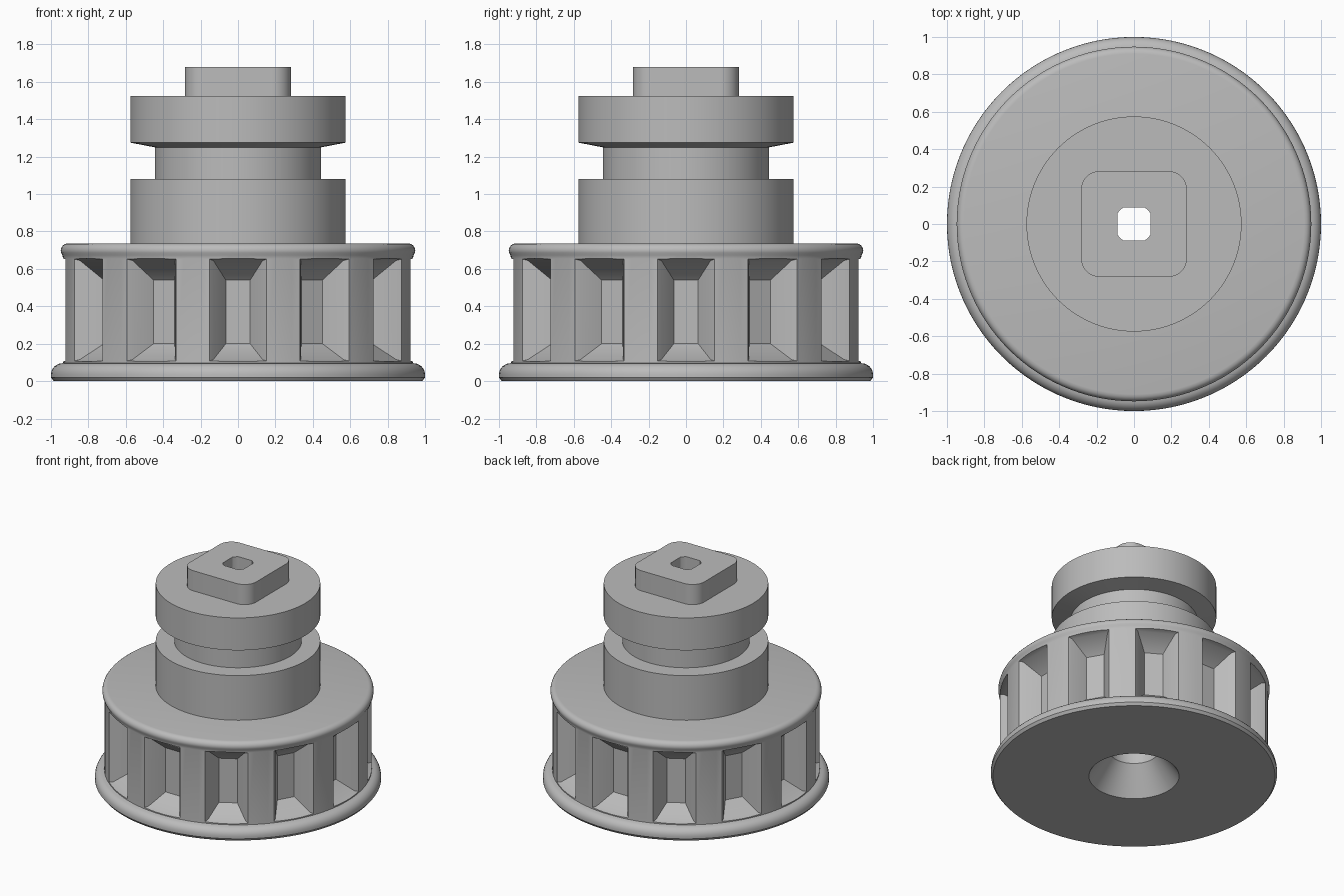
import bpy, bmesh
from math import sin, cos, pi, radians
from mathutils import Matrix, Vector

cube = bpy.data.objects.get("Cube")
if cube:
    bpy.data.objects.remove(cube, do_unlink=True)

grey = bpy.data.materials.new("plain_grey")
grey.use_nodes = True
grey.diffuse_color = (0.5, 0.5, 0.5, 1)
grey.node_tree.nodes["Principled BSDF"].inputs["Base Color"].default_value = (0.5, 0.5, 0.5, 1)


def make_object(name, bm):
    bmesh.ops.recalc_face_normals(bm, faces=bm.faces)
    mesh = bpy.data.meshes.new(name)
    bm.to_mesh(mesh)
    bm.free()
    mesh.materials.append(grey)
    obj = bpy.data.objects.new(name, mesh)
    bpy.context.collection.objects.link(obj)
    return obj


def activate(obj):
    bpy.ops.object.select_all(action="DESELECT")
    obj.select_set(True)
    bpy.context.view_layer.objects.active = obj


def skin(bm, rings, closed=False):
    """Join rings of equal vertex count with quads."""
    loops = [[bm.verts.new(p) for p in ring] for ring in rings]
    pairs = list(zip(loops, loops[1:]))
    if closed:
        pairs.append((loops[-1], loops[0]))
    for a, b in pairs:
        n = len(a)
        for i in range(n):
            j = (i + 1) % n
            bm.faces.new((a[i], a[j], b[j], b[i]))
    return loops


def lathe(name, profile, steps=120):
    bm = bmesh.new()
    rings = [[(r * cos(2 * pi * i / steps), r * sin(2 * pi * i / steps), z)
              for i in range(steps)] for r, z in profile]
    skin(bm, rings, closed=True)
    return make_object(name, bm)


def arc(r, z, radius, start, end, n=6):
    """Rounded edge for a lathe profile."""
    angles = [radians(start + (end - start) * i / n) for i in range(n + 1)]
    return [(r + radius * cos(a), z + radius * sin(a)) for a in angles]


# Grip drum: rounded base flange, rib barrel, rounded top flange, tapered bore
grip_profile = [(0.315, 0), (0.985, 0), (1.0, 0.02)]
grip_profile += arc(0.94, 0.035, 0.06, 0, 90)
grip_profile += [(0.935, 0.097), (0.935, 0.655)]
grip_profile += arc(0.91, 0.698, 0.038, -40, 90)
grip_profile += [(0.105, 0.736), (0.105, 0.5), (0.17, 0.5), (0.17, 0.2)]
grip = lathe("ribbed_grip", grip_profile)

# Twelve flared pockets, each a stack of sections: radius, half width, bottom, top
sections = [(0.79, 0.065, 0.20, 0.54), (0.90, 0.132, 0.115, 0.645),
            (0.95, 0.175, 0.10, 0.66), (1.06, 0.19, 0.10, 0.66)]
bm = bmesh.new()
for k in range(12):
    turn = Matrix.Rotation(k * pi / 6, 3, "Z")
    rings = [[turn @ Vector(p) for p in ((r, -h, lo), (r, h, lo), (r, h, hi), (r, -h, hi))]
             for r, h, lo, hi in sections]
    loops = skin(bm, rings)
    bm.faces.new(loops[0])
    bm.faces.new(loops[-1])
cutter = make_object("pocket_cutter", bm)
cutter.hide_render = True

activate(grip)
cut = grip.modifiers.new("pockets", "BOOLEAN")
cut.operation = "DIFFERENCE"
cut.solver = "EXACT"
cut.object = cutter
bpy.ops.object.modifier_apply(modifier=cut.name)
bpy.data.objects.remove(cutter, do_unlink=True)

# Neck post: lower collar, groove with sloped shoulder, upper collar
post = lathe("grooved_post", [
    (0.105, 0.72), (0.575, 0.72), (0.575, 1.08), (0.445, 1.08), (0.445, 1.25),
    (0.575, 1.275), (0.575, 1.525), (0.105, 1.525)])

# Square drive with rounded corners and a round bore
half, corner, n = 0.283, 0.1, 12
outline = []
for q in range(4):
    turn = Matrix.Rotation(q * pi / 2, 3, "Z")
    for i in range(n):
        a = pi / 2 * i / (n - 1)
        outline.append(turn @ Vector((half - corner + corner * cos(a),
                                      half - corner + corner * sin(a), 0)))
bore = [p.normalized() * 0.105 for p in outline]
low, high = Vector((0, 0, 1.515)), Vector((0, 0, 1.68))
bm = bmesh.new()
skin(bm, [[p + z for p in ring] for ring, z in
          ((outline, low), (outline, high), (bore, high), (bore, low))], closed=True)
drive = make_object("square_drive", bm)

for obj in (grip, post, drive):
    activate(obj)
    bpy.ops.object.shade_smooth_by_angle(angle=radians(30))
